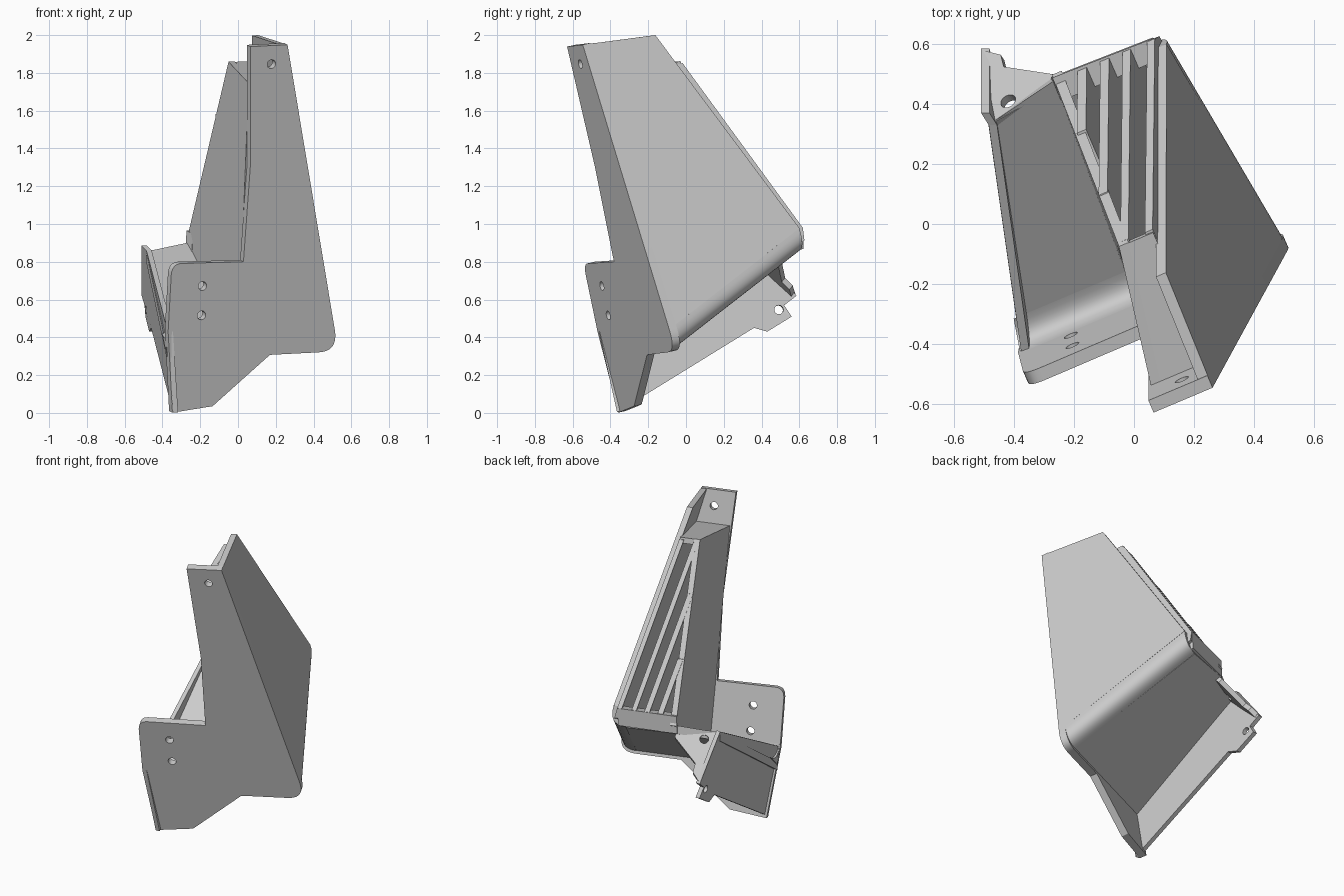
import bpy, bmesh, math
from mathutils import Vector, Matrix

if "Cube" in bpy.data.objects:
    bpy.data.objects.remove(bpy.data.objects["Cube"])

# Tilted working frame: a = across, b = towards the back, c = up the front plate
EX = Vector((0.92, 0.388, 0.047)).normalized()
EY = Vector((-0.39, 0.897, 0.208))
EY = (EY - EX * EY.dot(EX)).normalized()
EZ = EX.cross(EY)
FRAME = Matrix((EX, EY, EZ)).transposed()

grey = bpy.data.materials.new("plain_grey")
grey.diffuse_color = (0.6, 0.6, 0.6, 1)
grey.use_nodes = True
grey.node_tree.nodes["Principled BSDF"].inputs["Base Color"].default_value = grey.diffuse_color


def loft(name, ring1, ring2, local=True, smooth=False):
    """Closed solid between two matching outlines."""
    bm = bmesh.new()
    conv = (lambda p: FRAME @ Vector(p)) if local else Vector
    r1 = [bm.verts.new(conv(p)) for p in ring1]
    r2 = [bm.verts.new(conv(p)) for p in ring2]
    n = len(r1)
    bm.faces.new(r1)
    bm.faces.new(r2[::-1])
    for i in range(n):
        j = (i + 1) % n
        bm.faces.new((r1[j], r1[i], r2[i], r2[j]))
    bmesh.ops.recalc_face_normals(bm, faces=bm.faces[:])
    me = bpy.data.meshes.new(name)
    bm.to_mesh(me)
    bm.free()
    me.materials.append(grey)
    ob = bpy.data.objects.new(name, me)
    bpy.context.collection.objects.link(ob)
    if smooth:
        select(ob)
        bpy.ops.object.shade_smooth_by_angle(angle=math.radians(30))
    return ob


def select(ob):
    bpy.ops.object.select_all(action='DESELECT')
    ob.select_set(True)
    bpy.context.view_layer.objects.active = ob


def arc(p0, ctrl, p1, n=10):
    """Rounded corner from p0 to p1."""
    return [tuple((1 - t) ** 2 * u + 2 * t * (1 - t) * v + t * t * w
                  for u, v, w in zip(p0, ctrl, p1))
            for t in (i / n for i in range(n + 1))]


def drill(ob, centre, axis, radius=0.024):
    """Round through hole."""
    bpy.ops.mesh.primitive_cylinder_add(vertices=24, radius=radius, depth=0.2, location=centre)
    cutter = bpy.context.object
    cutter.rotation_euler = Vector(axis).to_track_quat('Z', 'Y').to_euler()
    cutter.hide_render = True
    select(ob)
    m = ob.modifiers.new("hole", 'BOOLEAN')
    m.operation = 'DIFFERENCE'
    m.solver = 'EXACT'
    m.object = cutter
    bpy.ops.object.modifier_apply(modifier=m.name)
    bpy.data.objects.remove(cutter)


def side_a(c):      # outer surface of the leaning side plate
    return 0.121 + (2.029 - c) * 0.216


def floor_c(b):     # top surface of the sloping floor
    return 0.753 + 0.405 * (b - 0.68)


def back_b(c):      # sloping back face of the ribbed wedge
    return 0.339 + (1.83 - c) * 0.393


FRONT, INNER, BACK = -0.187, -0.142, 0.70

# Front plate with lower tab
corner = arc((0.37, 0.35), (0.484, 0.35), (side_a(0.47), 0.47))
outline = [(-0.459, 0.063), (-0.229, 0.087), (0.09, 0.35)] + corner + [
    (0.121, 2.029), (-0.093, 2.029), (-0.066, 1.373), (-0.084, 0.863)]
outline += arc((-0.44, 0.871), (-0.495, 0.871), (-0.497, 0.81), 6) + [(-0.502, 0.504)]
front = loft("front_plate", [(a, FRONT, c) for a, c in outline],
             [(a, INNER, c) for a, c in outline], smooth=True)
for x, z in ((0.17, 1.85), (-0.195, 0.675), (-0.2, 0.52)):
    drill(front, (x, (0.39 * x - 0.208 * z - 0.187) / 0.897 + 0.02, z), EY)

# Leaning side plate
quad = [(FRONT, 2.029), (0.229, 1.992), (BACK, 0.834), (FRONT, 0.47)]
loft("side_plate", [(side_a(c), b, c) for b, c in quad],
     [(side_a(c) - 0.036, b, c) for b, c in quad])

# Rounded bend between floor and side plate
inner = arc((0.37, 0.402), (0.436, 0.402), (side_a(0.47) - 0.037, 0.47))
section = corner + inner[::-1]
run = BACK - FRONT
loft("floor_bend", [(a, FRONT, c) for a, c in section],
     [(a - 0.09 * run, BACK, c + 0.41 * run) for a, c in section], smooth=True)

# Sloping floor
plan = [(-0.495, -0.16), (0.372, -0.17), (0.292, BACK), (-0.02, 0.72), (-0.278, 0.664)]
loft("floor", [(a, b, floor_c(b)) for a, b in plan],
     [(a, b, floor_c(b) - 0.05) for a, b in plan])

# Fillet where the floor meets the front plate
fil = arc((INNER, 0.53), (INNER, 0.42), (-0.04, floor_c(-0.04))) + [(INNER, 0.40)]
loft("floor_fillet", [(-0.495 + 0.22 * (b - INNER), b, c) for b, c in fil],
     [(-0.05, b, c) for b, c in fil], smooth=True)

# Left wall of the wedge
wall = [(-0.075, INNER, 0.42), (-0.016, 0.742, 0.77), (0.012, 0.339, 1.83),
        (-0.075, INNER, 1.82)]
loft("wedge_wall", wall, [(a + 0.035, b, c) for a, b, c in wall])

# Closed top of the wedge
top = [(-0.07, INNER, 1.82), (0.014, 0.337, 1.828), (0.135, 0.337, 1.828), (0.14, INNER, 1.82)]
loft("wedge_top", top, [(a, b, c - 0.035) for a, b, c in top])

# Bottom sill closing the wedge behind the floor
sill = [(-0.016, 0.66), (-0.016, 0.745), (0.348, 0.735), (0.348, 0.66)]
loft("wedge_sill", [(a, b, 0.83) for a, b in sill],
     [(a - 0.01, b - 0.02, 0.72) for a, b in sill])

# Ribs parallel to the side plate, each ending at the wedge wall
for i, (a0, a1, ctop) in enumerate(((0.322, 0.35, 1.815), (0.233, 0.262, 1.81),
                                    (0.152, 0.184, 1.52), (0.07, 0.103, 1.15))):
    prof = [(INNER, 0.41), (0.72, 0.765), (back_b(0.83), 0.83),
            (back_b(ctop), ctop), (INNER, ctop)]
    loft("rib_%d" % (i + 1), [(a0 - 0.216 * (c - 0.83), b, c) for b, c in prof],
         [(a1 - 0.216 * (c - 0.83), b, c) for b, c in prof])

# Left side skirt under the floor, with the hooked rear tab
skirt = [(-0.345, -0.365, 0.003), (-0.372, -0.46, 0.43), (-0.485, 0.33, 0.86),
         (-0.51, 0.37, 0.885), (-0.51, 0.585, 0.62), (-0.495, 0.52, 0.57),
         (-0.49, 0.56, 0.51), (-0.47, 0.43, 0.43), (-0.46, 0.36, 0.45)]
sk = loft("side_skirt", skirt, [(x + 0.028, y, z) for x, y, z in skirt], local=False)
drill(sk, (-0.475, 0.49, 0.545), (1, 0.1, 0.08))

# Rear triangular flange running down from the floor
tri = [(-0.485, 0.33), (-0.25, 0.46), (-0.27, 0.5), (-0.435, 0.525), (-0.445, 0.565), (-0.505, 0.58)]


def tri_z(x, y):
    return 0.86 - (-0.036 * (x + 0.485) + 0.056 * (y - 0.33)) / 0.063


fl = loft("rear_flange", [(x, y, tri_z(x, y)) for x, y in tri],
          [(x + 0.012, y - 0.018, tri_z(x, y) - 0.022) for x, y in tri], local=False)
drill(fl, (-0.42, 0.41, tri_z(-0.42, 0.41)), (-0.036, 0.056, 0.063), 0.027)
